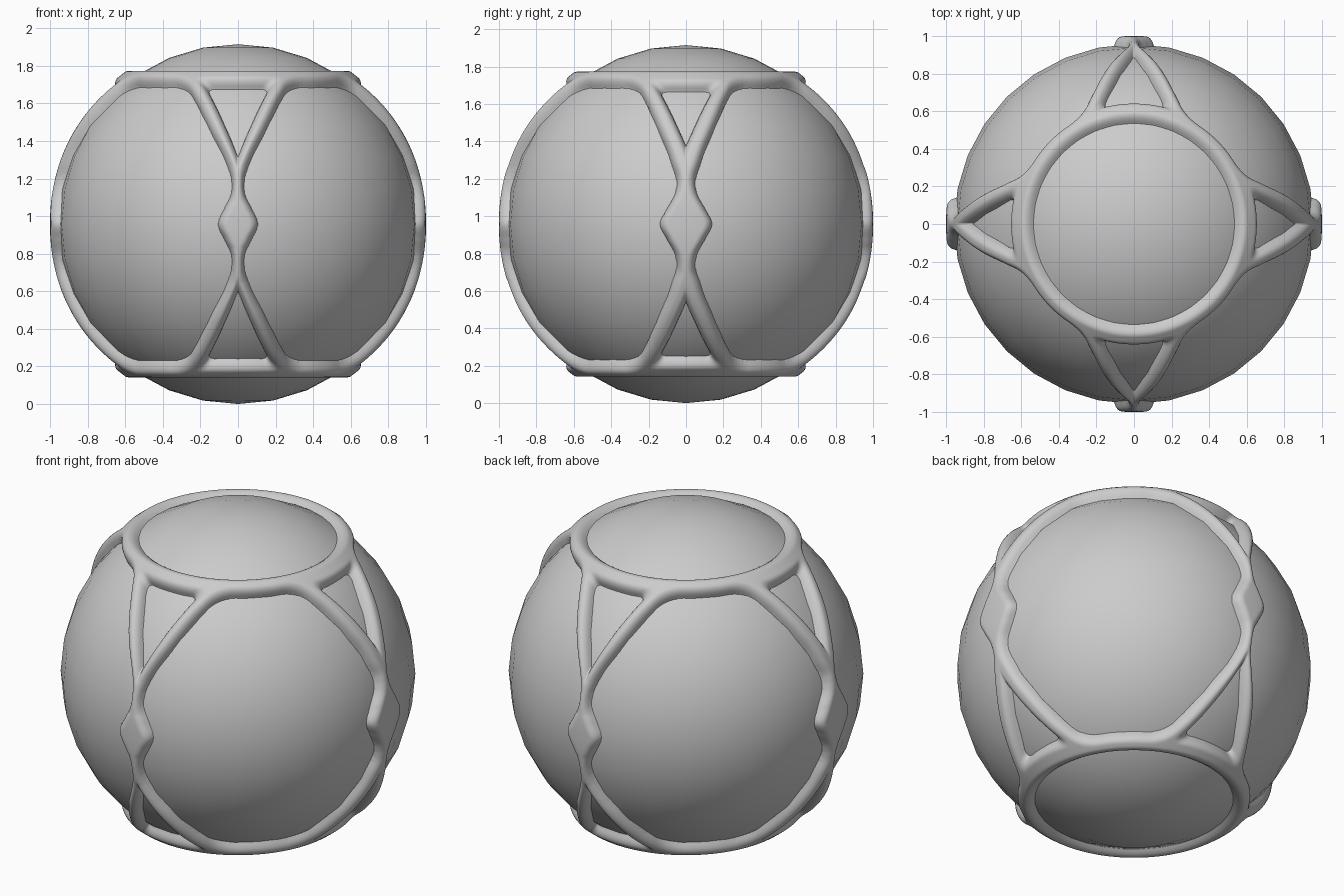
import bpy, bmesh, math

if "Cube" in bpy.data.objects:
    bpy.data.objects.remove(bpy.data.objects["Cube"])

R = 0.957          # ball radius
S = 0.965          # reference radius for reading outlines
CZ = 0.9575        # ball centre height

# ball
bpy.ops.mesh.primitive_uv_sphere_add(segments=32, ring_count=16, radius=R, location=(0, 0, CZ))
ball = bpy.context.object
ball.name = "ball"
bpy.ops.object.shade_smooth()

# strut half widths, sampled every 0.08 in height from the equator upwards
FRONT = dict(w=[.103, .070, .033, .030, .055, .092, .135, .175, .215, .265, .32, .38, .44],
             tip=.353, corner=(.165, .715), base=49.0)
SIDE = dict(w=[.137, .100, .057, .047, .072, .100, .135, .170, .205, .250, .30, .36, .42],
            tip=.413, corner=(.14, .705), base=48.0)


def smin(a, b, k):
    h = max(k - abs(a - b), 0) / k
    return min(a, b) - h * h * k / 4


def smax(a, b, k):
    return -smin(-a, -b, k)


def arc(v):
    return S * math.asin(min(1, v / S))


def half_width(table, v):
    """Catmull-Rom lookup, mirrored about the equator."""
    x = v / .08
    i = min(int(x), len(table) - 3)
    t = x - i
    p0, p1, p2, p3 = (table[abs(i + k)] for k in (-1, 0, 1, 2))
    return p1 + .5 * t * (p2 - p0 + t * (2*p0 - 5*p1 + 4*p2 - p3 + t * (3*(p1 - p2) + p3 - p0)))


def depth(theta, az):
    """Distance inside the cage outline (negative in the holes), and rounding width."""
    st = math.sin(theta)
    if az > math.pi / 4:
        m, u = FRONT, S * st * math.cos(az)
    else:
        m, u = SIDE, S * st * math.sin(az)
    v = S * math.cos(theta)
    s = S * (math.pi / 2 - theta)
    w = half_width(m["w"], v)
    strut = (w - u) * .9
    ring = S * (math.radians(40.0) - theta)
    d = smax(strut, ring, .07)
    # round opening at the pole
    d = smin(d, S * (theta - math.radians(34.2)), .012)
    # triangular opening between the struts
    s0 = arc(m["tip"])
    cu, cs = m["corner"][0], arc(m["corner"][1]) - s0
    side = ((s - s0) * cu - u * cs) / math.hypot(cu, cs)
    tri = smin(side, S * math.radians(m["base"]) - s, .045)
    return smin(d, -tri, .012), min(.045, w * .95)


# cage: one eighth of a raised shell, mirrored three ways
NT, NA = 130, 200
T0 = math.radians(31.5)
bm = bmesh.new()
grid = []
for i in range(NT + 1):
    theta = T0 + (math.pi / 2 - T0) * i / NT
    row = []
    for j in range(NA + 1):
        az = math.pi / 2 * j / NA
        d, soft = depth(theta, az)
        if d < -.022:
            row.append(None)
            continue
        t = min(1, (d + .004) / soft)
        if t > 0:
            H = .055 + .008 * math.cos(theta) / .8
            r = .945 + H * (1 - (1 - t) ** 2) ** .6
        else:
            r = .945 + (d + .004) * 1.2
        row.append(bm.verts.new((r * math.sin(theta) * math.cos(az),
                                 r * math.sin(theta) * math.sin(az),
                                 r * math.cos(theta))))
    grid.append(row)
for i in range(NT):
    for j in range(NA):
        q = (grid[i][j], grid[i+1][j], grid[i+1][j+1], grid[i][j+1])
        if all(q):
            bm.faces.new(q)
bmesh.ops.delete(bm, geom=[v for v in bm.verts if not v.link_faces], context='VERTS')
for f in bm.faces:
    f.smooth = True
me = bpy.data.meshes.new("cage")
bm.to_mesh(me)
bm.free()
cage = bpy.data.objects.new("cage", me)
cage.location = (0, 0, CZ)
bpy.context.collection.objects.link(cage)
mir = cage.modifiers.new("mirror", 'MIRROR')
mir.use_axis = (True, True, True)
mir.merge_threshold = .0005
